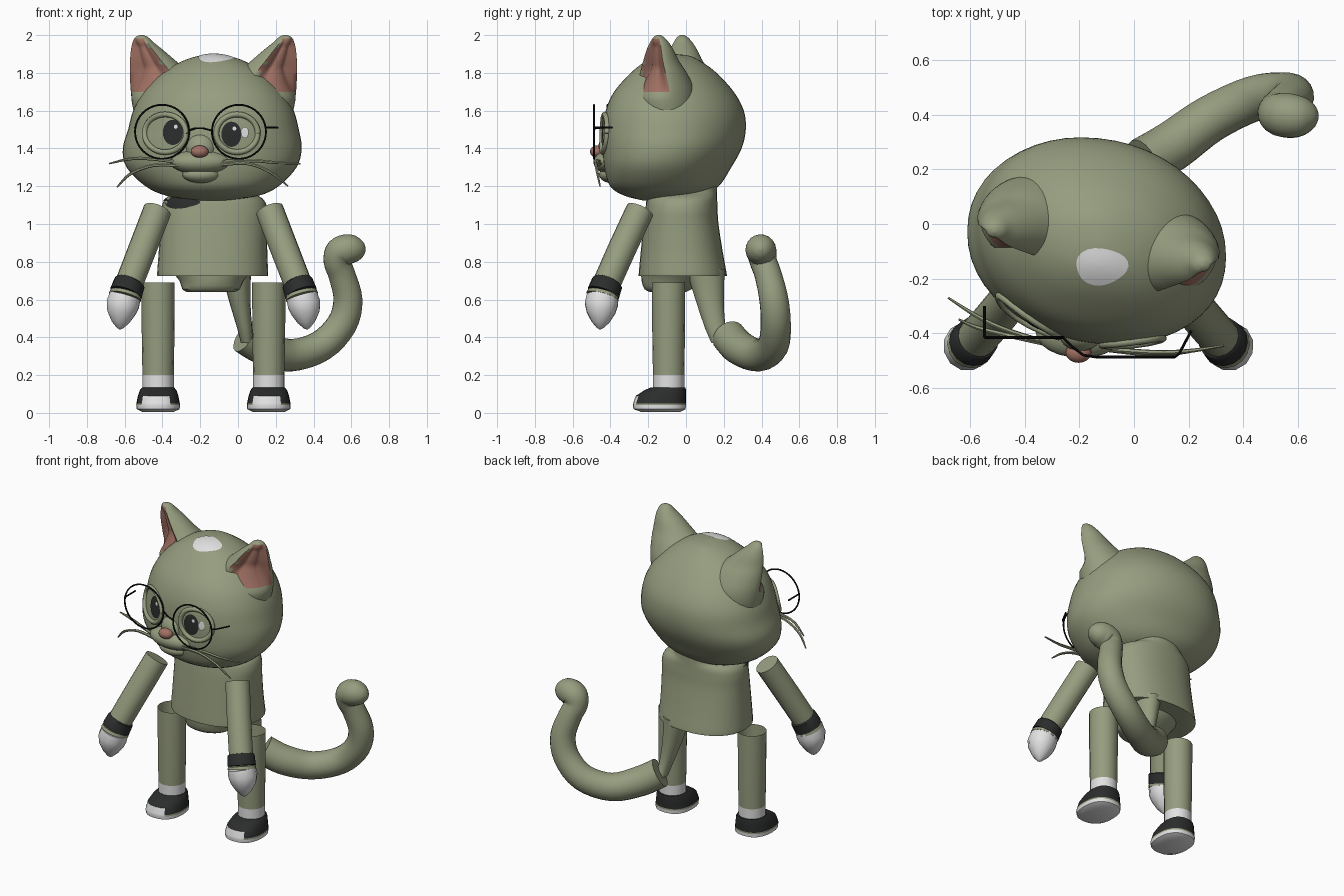
import bpy, bmesh, math
from mathutils import Vector
from mathutils.bvhtree import BVHTree

if "Cube" in bpy.data.objects:
    bpy.data.objects.remove(bpy.data.objects["Cube"])

CX = -0.13  # symmetry plane of the figure
COLOURS = {"sage": (.305, .337, .212), "pink": (.36, .165, .125), "charcoal": (.024, .025, .025),
           "white": (.76, .76, .76), "black": (.006, .006, .006)}
MATS = {}
for n, c in COLOURS.items():
    MATS[n] = bpy.data.materials.new(n)
    MATS[n].diffuse_color = (*c, 1)


def finish(name, bm, colour, angle=40):
    """Turn a bmesh into an object; colour is a name or a rule on the face centre."""
    bmesh.ops.recalc_face_normals(bm, faces=bm.faces)
    me = bpy.data.meshes.new(name)
    used = []
    for f in bm.faces:
        k = colour(f.calc_center_median()) if callable(colour) else colour
        if k not in used:
            used.append(k)
        f.material_index = used.index(k)
    bm.to_mesh(me)
    bm.free()
    for k in used:
        me.materials.append(MATS[k])
    ob = bpy.data.objects.new(name, me)
    bpy.context.collection.objects.link(ob)
    bpy.ops.object.select_all(action='DESELECT')
    ob.select_set(True)
    bpy.context.view_layer.objects.active = ob
    bpy.ops.object.shade_smooth_by_angle(angle=math.radians(angle))
    return ob


def resample(rows, n):
    """Catmull-Rom through rows of numbers, n steps per span."""
    rows = [list(r) for r in rows]
    p = [rows[0]] + rows + [rows[-1]]
    out = []
    for i in range(1, len(p) - 2):
        for s in range(n):
            t = s / n
            out.append([.5 * (2 * b + (c - a) * t + (2 * a - 5 * b + 4 * c - d) * t * t
                              + (3 * b - a - 3 * c + d) * t ** 3)
                        for a, b, c, d in zip(p[i - 1], p[i], p[i + 1], p[i + 2])])
    return out + [rows[-1]]


def skin(name, rings, colour, caps=(True, True), angle=40):
    bm = bmesh.new()
    vs = [[bm.verts.new(q) for q in r] for r in rings]
    m = len(vs[0])
    for a, b in zip(vs, vs[1:]):
        for j in range(m):
            bm.faces.new((a[j], a[(j + 1) % m], b[(j + 1) % m], b[j]))
    if caps[0]:
        bm.faces.new(vs[0])
    if caps[1]:
        bm.faces.new(vs[-1])
    return finish(name, bm, colour, angle)


def tube(name, rows, colour, sides=12, n=4, caps=(True, True), angle=40):
    """Sweep a circle along rows of (x, y, z, radius)."""
    rows = resample(rows, n) if n > 1 else rows
    pts = [Vector(r[:3]) for r in rows]
    rings, u = [], None
    for i, p in enumerate(pts):
        t = (pts[min(i + 1, len(pts) - 1)] - pts[max(i - 1, 0)]).normalized()
        if u is None:
            u = t.orthogonal()
        u = (u - t * u.dot(t)).normalized()
        v = t.cross(u)
        rings.append([p + (u * math.cos(a) + v * math.sin(a)) * rows[i][3]
                      for a in (2 * math.pi * j / sides for j in range(sides))])
    return skin(name, rings, colour, caps, angle)


def stack(name, rows, colour, sides=32, n=4, power=2.0, shear=0., x_mid=0., angle=40, warp=None):
    """Stack horizontal rounded rings from rows of (z, x0, x1, y0, y1)."""
    rings = []
    for z, x0, x1, y0, y1 in (resample(rows, n) if n > 1 else rows):
        ring = []
        for j in range(sides):
            a = 2 * math.pi * j / sides
            c, s = math.cos(a), math.sin(a)
            k = warp(c, s, z) if warp else 1
            x = (x0 + x1) / 2 + k * (x1 - x0) / 2 * math.copysign(abs(c) ** (2 / power), c)
            y = (y0 + y1) / 2 + k * (y1 - y0) / 2 * math.copysign(abs(s) ** (2 / power), s)
            ring.append(Vector((x, y + shear * (x - x_mid), z)))
        rings.append(ring)
    return skin(name, rings, colour, angle=angle)


def ball(name, loc, rad, colour):
    bm = bmesh.new()
    bmesh.ops.create_uvsphere(bm, u_segments=24, v_segments=14, radius=1)
    for v in bm.verts:
        v.co = Vector(l + r * c for l, r, c in zip(loc, rad, v.co))
    return finish(name, bm, colour, 60)


def surface(ob):
    return BVHTree.FromPolygons([v.co for v in ob.data.vertices], [p.vertices[:] for p in ob.data.polygons])


def project(tree, a, b, down=False):
    o, d = (Vector((a, b, 4)), Vector((0, 0, -1))) if down else (Vector((a, -4, b)), Vector((0, 1, 0)))
    hit = tree.ray_cast(o, d)[0]
    return hit if hit else Vector((a, -.1, b))


def patch(name, tree, a, b, ra, rb, colour, off=.004, down=False, wob=0.):
    """Thin painted disc laid on a surface."""
    shift = Vector((0, 0, off)) if down else Vector((0, -off, 0))
    rings = []
    for k in (1, .75, .5, .25, .02):
        rings.append([project(tree, a + ra * k * w * math.cos(t), b + rb * k * w * math.sin(t), down) + shift
                      for t, w in ((2 * math.pi * j / 24, 1 + wob * math.sin(6 * math.pi * j / 24 + 1))
                                   for j in range(24))])
    return skin(name, rings, colour, (False, True))


# Head
head = stack("head", [
    (1.125, -.23, -.05, -.23, -.06), (1.15, -.38, .11, -.325, .08), (1.2, -.49, .215, -.40, .17),
    (1.3, -.59, .31, -.43, .235), (1.4, -.61, .337, -.437, .29), (1.5, -.582, .322, -.437, .313),
    (1.6, -.555, .295, -.422, .303), (1.7, -.50, .24, -.378, .25), (1.8, -.40, .14, -.29, .16),
    (1.86, -.30, .04, -.215, .08), (1.89, -.21, -.05, -.15, .02), (1.90, -.14, -.12, -.08, -.06)],
    "sage", sides=48, power=2.1, shear=-.1, x_mid=CX)
face = surface(head)

# Cupped ears with wide flared bases, opening to the front and outside
for side, tag in ((-1, "left"), (1, "right")):
    d = Vector((side * .62, -.78))
    ys = 0 if side < 0 else -.125
    rows = []
    for z, xo, xi, y0, y1 in [(1.48, -.52, -.25, -.08, .12), (1.60, -.553, -.18, -.13, .175), (1.70, -.570, -.18, -.14, .175),
                              (1.79, -.577, -.245, -.13, .135), (1.86, -.576, -.325, -.11, .09),
                              (1.92, -.57, -.395, -.09, .06), (1.96, -.56, -.445, -.07, .035),
                              (1.988, -.545, -.475, -.05, .01), (2.0, -.52, -.50, -.03, -.01)]:
        x = sorted((CX + side * (CX - xo), CX + side * (CX - xi)))
        rows.append((z, x[0], x[1], y0 + ys, y1 + ys))

    def dent(c, s, z, d=d):
        f = max(0, (c * d.x + s * d.y - .5) / .5)
        return 1 - .55 * min(1, f * 2) * min(1, max(0, (z - 1.67) / .16)) * min(1, max(0, (2.0 - z) / .06))

    samples = resample(rows, 4)

    def ear_colour(p, d=d, samples=samples):
        r = min(samples, key=lambda q: abs(q[0] - p.z))
        q = Vector(((p.x - (r[1] + r[2]) / 2) / (r[2] - r[1]), (p.y - (r[3] + r[4]) / 2) / (r[4] - r[3])))
        return "pink" if 1.69 < p.z < 1.98 and q.normalized().dot(d) > .54 else "sage"
    stack(tag + "_ear", rows, ear_colour, sides=48, warp=dent, angle=60)

# Eyes: raised lids, pupils and highlights
for tag, lx, px, pz in (("left", -.385, -.345, 1.485), ("right", -.005, -.035, 1.475)):
    loop = []
    for j in range(33):
        a = 2 * math.pi * j / 32
        p = project(face, lx + .11 * math.cos(a), 1.48 + .1 * math.sin(a))
        loop.append((p.x, p.y - .004, p.z, .015))
    tube(tag + "_eyelid", loop, "sage", 8, 1, angle=60)
    patch(tag + "_pupil", face, px, pz, .053, .067, "charcoal", .005)
    patch(tag + "_highlight", face, px + .016, pz + .03, .010, .011, "white", .008)
patch("right_eye_white", face, .037, 1.485, .02, .03, "white", .008)

# Soft muzzle, chin and nose
ball("muzzle", (-.195, -.395, 1.328), (.165, .095, .065), "sage")
ball("chin", (-.195, -.395, 1.262), (.10, .065, .045), "sage")
ball("nose_bridge", (-.195, -.40, 1.40), (.08, .065, .08), "sage")
ball("nose", (-.203, -.47, 1.383), (.047, .038, .033), "pink")

# Whiskers
for name, pts in (("left", [(-.30, -.44, 1.325), (-.46, -.39, 1.345), (-.57, -.34, 1.345), (-.68, -.27, 1.32)]),
                  ("left", [(-.31, -.44, 1.31), (-.45, -.41, 1.31), (-.57, -.38, 1.265), (-.64, -.35, 1.195)]),
                  ("right", [(-.08, -.46, 1.33), (.08, -.47, 1.335), (.20, -.465, 1.325), (.33, -.445, 1.32)]),
                  ("right", [(-.09, -.46, 1.315), (.05, -.475, 1.32), (.17, -.47, 1.275), (.265, -.455, 1.20)])):
    tube(name + "_whisker", [(*p, r) for p, r in zip(pts, (.010, .009, .008, .004))], "sage", 6)

# Round glasses
for tag, x, y in (("left", -.402, -.415), ("right", .005, -.487)):
    tube(tag + "_lens_rim", [(x + .143 * math.cos(a), y, 1.488 + .143 * math.sin(a), .005)
                             for a in (2 * math.pi * j / 40 for j in range(41))], "black", 8, 1)
for name, pts in (("glasses_bridge", [(-.26, -.415, 1.495), (-.225, -.45, 1.507), (-.185, -.48, 1.507), (-.14, -.487, 1.495)]),
                  ("left_temple", [(-.547, -.415, 1.51), (-.547, -.30, 1.51)]),
                  ("right_temple", [(.148, -.487, 1.51), (.165, -.475, 1.51), (.21, -.39, 1.51)])):
    tube(name, [(*p, .005) for p in pts], "black", 8, 1)

# Torso with a hem and a small rump below it
torso = stack("torso", [(.725, -.425, .158, -.25, .215), (.74, -.428, .16, -.25, .215), (.85, -.42, .155, -.24, .195),
                        (1.0, -.41, .155, -.225, .172), (1.08, -.405, .155, -.215, .167), (1.135, -.385, .13, -.205, .165),
                        (1.17, -.32, .06, -.18, .165), (1.2, -.30, .04, -.17, .165)], "sage", power=2.3)
stack("rump", [(.64, -.27, -.02, -.19, .0), (.655, -.295, .01, -.22, .03), (.70, -.31, .03, -.235, .1),
               (.76, -.36, .08, -.24, .14)], "sage", n=2)
patch("dark_collar", surface(torso), -.305, 1.113, .095, .03, "charcoal", .006, wob=.12)

# Tail with a wedge-shaped root under the hem
stack("tail_root", [(.76, -.09, .07, .0, .205), (.60, -.05, .065, .05, .20), (.45, -.005, .075, .10, .21),
                    (.37, .015, .08, .135, .24)], "sage", 16, 2)
tube("tail", [(.035, .225, .405, .092), (.14, .285, .343, .092), (.28, .385, .305, .086), (.44, .46, .355, .083),
              (.55, .475, .47, .08), (.582, .465, .60, .077), (.55, .435, .73, .072), (.525, .41, .80, .072),
              (.54, .40, .85, .080), (.585, .395, .866, .080), (.63, .395, .867, .066), (.663, .395, .867, .038),
              (.676, .395, .867, .008)], "sage", 20, 4, angle=75)

# Limbs, mirrored about the body centre
for s, tag in ((1, "left"), (-1, "right")):
    def m(rows):
        return [(CX + s * (x - CX), y, z, r) for x, y, z, r in rows]
    tube(tag + "_arm", m([(-.427, -.243, 1.073, .075), (-.505, -.338, .87, .075), (-.575, -.418, .69, .074)]), "sage", 16, 2)
    tube(tag + "_cuff", m([(-.572, -.415, .694, .076), (-.574, -.417, .689, .083), (-.594, -.438, .632, .087)]),
         "charcoal", 16, 1)
    tube(tag + "_wrist", m([(-.594, -.438, .632, .084), (-.599, -.443, .614, .088)]), "sage", 16, 1)
    tube(tag + "_hand", m([(-.598, -.442, .616, .086), (-.61, -.448, .575, .09), (-.617, -.45, .53, .078),
                           (-.622, -.453, .48, .048), (-.625, -.455, .45, .018), (-.626, -.455, .442, .004)]),
         "white", 12, 1, angle=50)
    lx = CX - s * .293
    tube(tag + "_leg", [(lx, -.092, .69, .088), (lx, -.092, .45, .087), (lx, -.092, .2, .083)], "sage", 16, 2, (False, False))
    tube(tag + "_sock", [(lx, -.092, .2, .083), (lx, -.092, .12, .083)], "white", 16, 1)

    # Shoe: white sole and toe front, thin trim, dark upper
    def shoe_colour(p):
        if p.z < .042:
            return "white"
        if p.y < -.235 and p.z < .095 and p.x < lx + .06:
            return "white"
        return "sage" if p.z < .052 else "charcoal"
    stack(tag + "_shoe", [(z, lx - w, lx + w, y0, y1) for z, w, y0, y1 in (
        (.006, .085, -.24, -.03), (.02, .114, -.278, -.002), (.042, .116, -.282, 0), (.051, .115, -.28, 0),
        (.09, .107, -.266, 0), (.12, .097, -.22, 0), (.135, .085, -.185, -.003))],
        shoe_colour, sides=24, n=1, power=2.4, angle=30)

# White spot on the crown
patch("crown_spot", face, -.12, -.155, .095, .068, "white", .004, down=True, wob=.06)

for m in bpy.data.materials:
    if m.users and not m.is_grease_pencil:
        m.use_nodes = True
        m.node_tree.nodes["Principled BSDF"].inputs["Base Color"].default_value = m.diffuse_color
